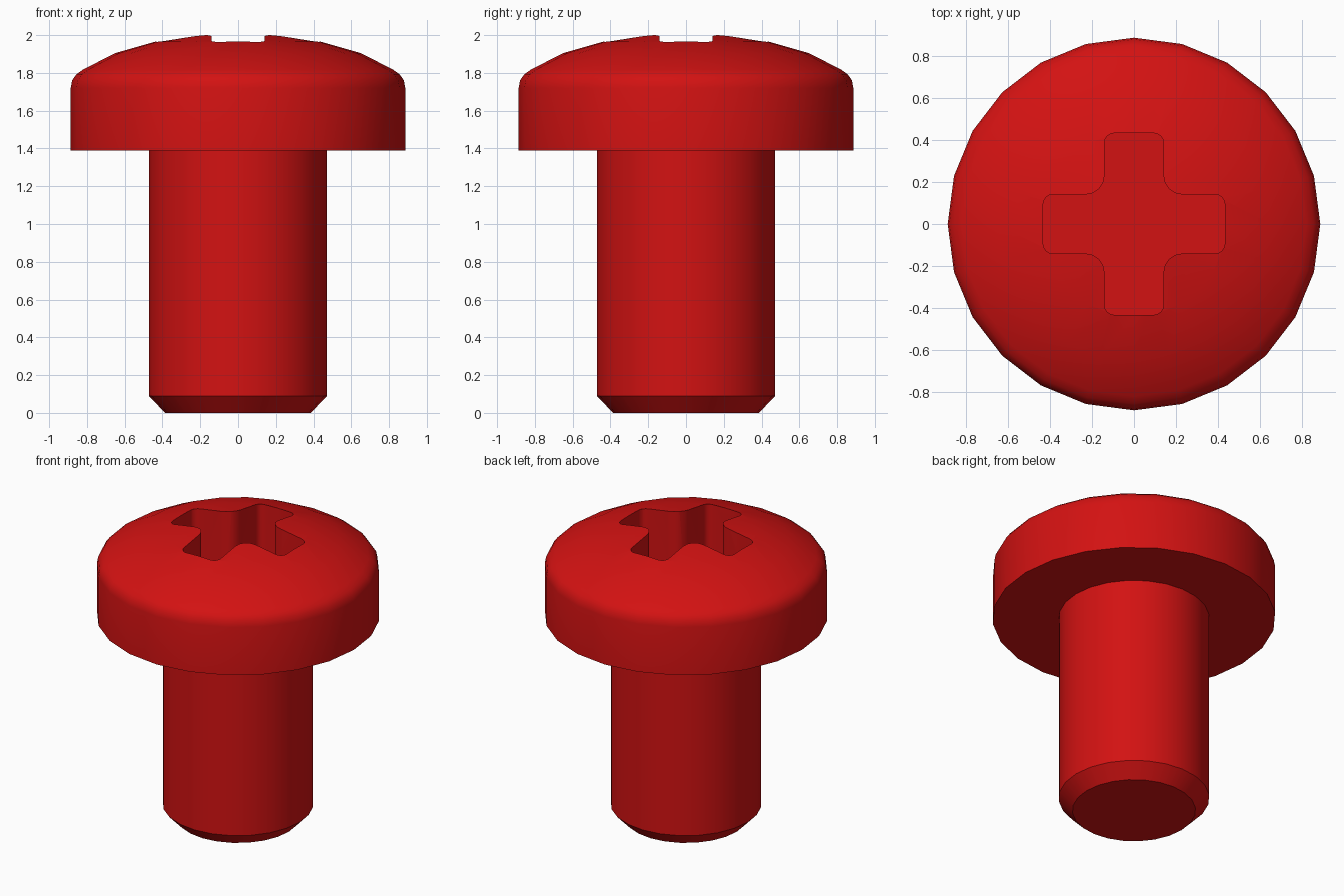
import bpy
import bmesh
from math import cos, sin, pi, radians
from mathutils import Matrix, Vector

if "Cube" in bpy.data.objects:
    bpy.data.objects.remove(bpy.data.objects["Cube"], do_unlink=True)

SIDES = 24

red = bpy.data.materials.new("red_paint")
red.use_nodes = True
colour = (0.65, 0.006, 0.006, 1)
red.diffuse_color = colour
red.node_tree.nodes["Principled BSDF"].inputs["Base Color"].default_value = colour


def add_object(name, bm):
    bmesh.ops.recalc_face_normals(bm, faces=bm.faces)
    mesh = bpy.data.meshes.new(name)
    bm.to_mesh(mesh)
    bm.free()
    mesh.materials.append(red)
    obj = bpy.data.objects.new(name, mesh)
    bpy.context.collection.objects.link(obj)
    return obj


def lathe(name, profile):
    """Spin (radius, height) points round z and close both ends."""
    bm = bmesh.new()
    rings = []
    for r, z in profile:
        rings.append([bm.verts.new((r * cos(2 * pi * i / SIDES),
                                    r * sin(2 * pi * i / SIDES), z))
                      for i in range(SIDES)])
    for low, high in zip(rings, rings[1:]):
        for i in range(SIDES):
            j = (i + 1) % SIDES
            bm.faces.new((low[i], low[j], high[j], high[i]))
    bm.faces.new(rings[0])
    bm.faces.new(rings[-1])
    return add_object(name, bm)


def arc(cx, cy, radius, start, end, steps=4):
    angles = [radians(start + (end - start) * i / steps) for i in range(steps + 1)]
    return [Vector((cx + radius * cos(a), cy + radius * sin(a), 0)) for a in angles]


# Screw: chamfered shank, flat underside, rounded rim and shallow dome
screw = lathe("screw", [
    (0.386, 0), (0.472, 0.09), (0.472, 1.39),
    (0.886, 1.39), (0.886, 1.72), (0.878, 1.762), (0.855, 1.793), (0.82, 1.818),
    (0.65, 1.905), (0.44, 1.965), (0.235, 2.0), (0.1, 2.008),
])

# Cross recess cutter: one rounded arm repeated four times
HALF, REACH, CORNER, FILLET = 0.14, 0.432, 0.045, 0.09
FLOOR, TOP = 1.55, 2.2
arm = (arc(REACH - CORNER, CORNER - HALF, CORNER, -90, 0)
       + arc(REACH - CORNER, HALF - CORNER, CORNER, 0, 90)
       + arc(HALF + FILLET, HALF + FILLET, FILLET, 270, 180))
outline = [Matrix.Rotation(k * pi / 2, 3, "Z") @ p for k in range(4) for p in arm]
bm = bmesh.new()
base = bm.faces.new([bm.verts.new((p.x, p.y, FLOOR)) for p in outline])
raised = bmesh.ops.extrude_face_region(bm, geom=[base])["geom"]
bmesh.ops.translate(bm, vec=(0, 0, TOP - FLOOR),
                    verts=[v for v in raised if isinstance(v, bmesh.types.BMVert)])
cutter = add_object("recess_cutter", bm)

# Cut the recess, then smooth the curved surfaces
cut = screw.modifiers.new("cross_recess", "BOOLEAN")
cut.operation = "DIFFERENCE"
cut.solver = "EXACT"
cut.object = cutter
bpy.ops.object.select_all(action="DESELECT")
screw.select_set(True)
bpy.context.view_layer.objects.active = screw
bpy.ops.object.modifier_apply(modifier=cut.name)
bpy.data.objects.remove(cutter, do_unlink=True)
bpy.ops.object.shade_smooth_by_angle(angle=radians(30))
